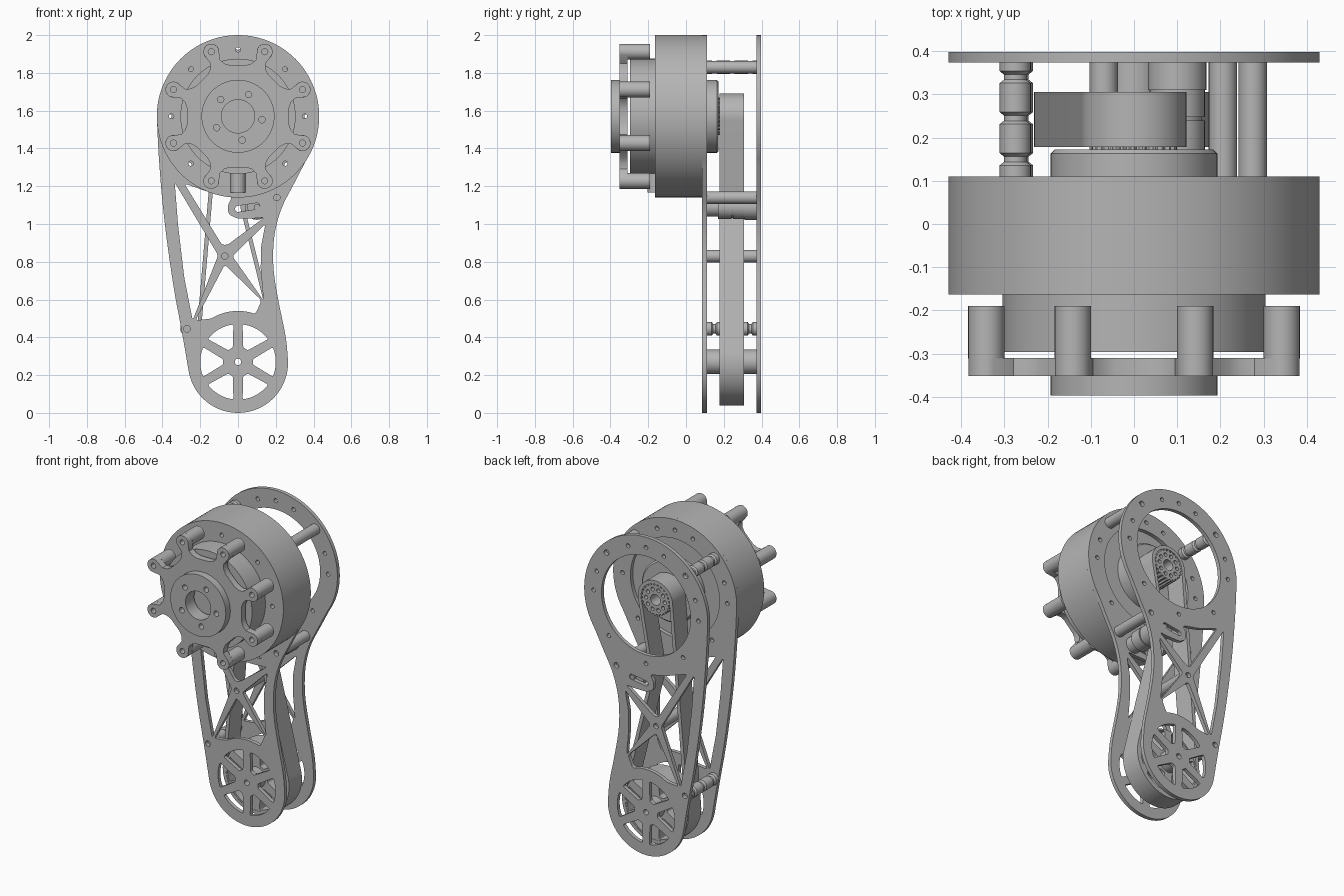
import bpy, bmesh
from math import sin, cos, radians, pi
from mathutils import Vector, Matrix

cube = bpy.data.objects.get("Cube")
if cube:
    bpy.data.objects.remove(cube, do_unlink=True)

metal = bpy.data.materials.new("plain_grey_metal")
metal.use_nodes = True
GREY = (0.46, 0.46, 0.46, 1)
metal.diffuse_color = GREY
metal.node_tree.nodes["Principled BSDF"].inputs["Base Color"].default_value = GREY

TOP = (0, 1.57)      # motor axis (x, z)
LOW = (0, 0.27)      # lower pulley axis
IDLER = (0.10, 1.09)
parts = []


def finish(name, bm):
    """Turn a bmesh into a grey object."""
    bmesh.ops.remove_doubles(bm, verts=bm.verts, dist=0.0001)
    bmesh.ops.recalc_face_normals(bm, faces=bm.faces)
    mesh = bpy.data.meshes.new(name)
    bm.to_mesh(mesh)
    bm.free()
    mesh.materials.append(metal)
    obj = bpy.data.objects.new(name, mesh)
    bpy.context.collection.objects.link(obj)
    parts.append(obj)
    return obj


def arc(c, r, a0, a1, n):
    return [(c[0] + r * cos(radians(a0 + (a1 - a0) * i / n)),
             c[1] + r * sin(radians(a0 + (a1 - a0) * i / n))) for i in range(n + 1)]


def circle(c, r, n=20):
    return arc(c, r, 0, 360, n)[:-1]


def polar(c, r, a):
    return (c[0] + r * cos(radians(a)), c[1] + r * sin(radians(a)))


def hole_ring(c, r, count, size, start=0):
    return [circle(polar(c, r, start + 360 * i / count), size, 14) for i in range(count)]


def rounded(points, d):
    """Fillet every corner of a polygon with a short quadratic curve."""
    out = []
    for i, p in enumerate(points):
        p = Vector(p)
        ends = []
        for q in (points[i - 1], points[(i + 1) % len(points)]):
            v = Vector(q) - p
            ends.append(p + v.normalized() * min(d, v.length * 0.4))
        for t in (0, 0.25, 0.5, 0.75, 1):
            out.append(tuple(ends[0] * (1 - t) ** 2 + p * 2 * t * (1 - t) + ends[1] * t * t))
    return out


def plate(name, loops, y0, y1):
    """Extrude an outline with holes, drawn in x and z, from y0 to y1."""
    curve = bpy.data.curves.new(name, 'CURVE')
    curve.dimensions = '2D'
    curve.fill_mode = 'BOTH'
    curve.extrude = (y1 - y0) / 2
    for loop in loops:
        s = curve.splines.new('POLY')
        s.points.add(len(loop) - 1)
        for pt, (x, z) in zip(s.points, loop):
            pt.co = (x, z, 0, 1)
        s.use_cyclic_u = True
    temp = bpy.data.objects.new(name + "_outline", curve)
    bpy.context.collection.objects.link(temp)
    mesh = bpy.data.meshes.new_from_object(
        temp.evaluated_get(bpy.context.evaluated_depsgraph_get()))
    bm = bmesh.new()
    bm.from_mesh(mesh)
    bm.transform(Matrix.Translation((0, (y0 + y1) / 2, 0)) @ Matrix.Rotation(pi / 2, 4, 'X'))
    bpy.data.objects.remove(temp, do_unlink=True)
    bpy.data.curves.remove(curve)
    bpy.data.meshes.remove(mesh)
    return finish(name, bm)


def lathe(name, c, profile, n=32):
    """Spin (radius, y) points around a y-parallel axis, with capped ends."""
    bm = bmesh.new()
    rings = [[bm.verts.new((x, y, z)) for x, z in circle(c, r, n)] for r, y in profile]
    for a, b in zip(rings, rings[1:]):
        for i in range(n):
            bm.faces.new((a[i - 1], a[i], b[i], b[i - 1]))
    bm.faces.new(rings[0])
    bm.faces.new(rings[-1])
    return finish(name, bm)


def rod(name, c, r, y0, y1, n=32):
    return lathe(name, c, [(r, y0), (r, y1)], n)


# Motor housing with bolt holes and a notch in its front face
housing = plate("motor_housing", [circle(TOP, 0.43, 96)] + hole_ring(TOP, 0.353, 8, 0.013),
                -0.163, 0.086)
bm = bmesh.new()
bmesh.ops.create_cone(bm, cap_ends=True, segments=24, radius1=0.04, radius2=0.04, depth=0.115,
                      matrix=Matrix.Translation((0, -0.163, 1.225)))
notch = finish("notch_cutter", bm)
notch.hide_render = True
notch.hide_viewport = True
notch.display_type = 'WIRE'
parts.remove(notch)
cut = housing.modifiers.new("notch", 'BOOLEAN')
cut.operation = 'DIFFERENCE'
cut.object = notch
rod("front_drum", TOP, 0.305, -0.296, -0.16, 80)
lathe("rear_boss", TOP, [(0.193, 0.08), (0.193, 0.163), (0.183, 0.173)], 64)

# Eight-lobed output spider with posts and hub
outline, holes = [], []
for k in range(8):
    a = 45 * k
    post = polar(TOP, 0.37, a + 22.5)
    for rad, lat in ((0.30, -0.095), (0.28, -0.073), (0.27, -0.042),
                     (0.27, 0.042), (0.28, 0.073), (0.30, 0.095)):
        v = Matrix.Rotation(radians(a), 2) @ Vector((rad, lat))
        outline.append((TOP[0] + v.x, TOP[1] + v.y))
    outline += arc(post, 0.042, a - 67.5, a + 112.5, 12)
    holes.append(circle(post, 0.016))
    plate("spider_post", [circle(post, 0.042, 32), circle(post, 0.016)], -0.311, -0.19)
plate("output_spider", [outline, circle(TOP, 0.088, 48)] + holes
      + hole_ring(TOP, 0.128, 5, 0.017, -8), -0.352, -0.31)
plate("output_hub", [circle(TOP, 0.193, 64), circle(TOP, 0.088, 48)]
      + hole_ring(TOP, 0.128, 5, 0.017, -8), -0.397, -0.351)

# Side plate outline: big round top, waisted side, small round foot
side = arc(TOP, 0.43, -34, 180, 56)
side += [(-0.42, 1.35), (-0.395, 1.05), (-0.345, 0.68), (-0.295, 0.42)]
side += arc((0, 0.265), 0.265, 190, 365, 40)
side += [(0.255, 0.4), (0.222, 0.55), (0.187, 0.74), (0.185, 0.88),
         (0.2, 0.99), (0.235, 1.1), (0.29, 1.2)]
for step in range(2):
    side = [tuple(Vector(p).lerp(Vector(q), t)) for p, q in zip(side, side[1:] + side[:1])
            for t in (0.25, 0.75)]

# Truss windows, spoke windows and slot
left_window = [(-0.335, 1.22), (-0.318, 1.0), (-0.285, 0.72), (-0.24, 0.49), (-0.105, 0.835)]
top_window = [(-0.285, 1.215), (-0.085, 0.89), (-0.055, 0.89), (0.14, 1.035), (0.09, 1.03),
              (0, 1.028), (-0.05, 1.05), (-0.055, 1.1), (-0.03, 1.142), (-0.15, 1.167)]
right_window = [(0.145, 1.0), (-0.03, 0.83), (0.135, 0.595), (0.12, 0.76), (0.122, 0.88)]
low_window = [(-0.07, 0.785), (-0.225, 0.49)] + arc(LOW, 0.27, 122, 70, 8) + [(0.125, 0.595)]
windows = [rounded(w, 0.018) for w in (left_window, top_window, right_window, low_window)]
spokes = [rounded(arc(LOW, 0.2, 60 * k - 23, 60 * k + 23, 8)
                  + arc(LOW, 0.08, 60 * k + 10, 60 * k - 10, 2), 0.012) for k in range(6)]
slot = arc((0, 1.08), 0.016, 97, 277, 8) + arc((0.1, 1.095), 0.016, -83, 97, 8)

plain = [(0.275, 1.83), (0.206, 1.14), (-0.07, 0.83)]
spools = [(-0.275, 1.83), (-0.27, 0.445)]
bolts = [circle(c, 0.017) for c in plain + spools + [LOW]]
ring = [circle(TOP, 0.31, 80)] + [circle(polar(TOP, 0.365, a), 0.013, 14)
                                  for a in (0, 20, 70, 90, 110, 160, 180, 225, 270, 315)]
for name, y0, y1 in (("front_side_plate", 0.086, 0.11), ("rear_side_plate", 0.374, 0.398)):
    plate(name, [side, slot] + ring + windows + spokes + bolts, y0, y1)

# Spacers between the side plates
for c in plain:
    rod("spacer", c, 0.033, 0.11, 0.374)
for c in spools:
    prof = [(0.036, 0.11)]
    for y in (0.15, 0.245, 0.34):
        prof += [(0.036, y - 0.014), (0.026, y - 0.006), (0.026, y + 0.006), (0.036, y + 0.014)]
    lathe("grooved_spacer", c, prof + [(0.036, 0.374)])

# Belt, running around both pulleys and outside the idler
R1, R2, RI, HALF = 0.11, 0.22, 0.075, 0.011


def belt_loop(off):
    return (arc(TOP, R1 + off, -10.4, 175.15, 32) + arc(LOW, R2 + off, 175.15, 373.97, 48)
            + arc(IDLER, RI - off, 193.97, 169.6, 6))


plate("drive_belt", [belt_loop(HALF), belt_loop(-HALF)], 0.178, 0.306)

# Pulleys and idler
teeth = [polar(TOP, 0.099 if i % 4 < 2 else 0.09, 360 * i / 96) for i in range(96)]
plate("drive_pulley", [teeth, circle(TOP, 0.034, 24)] + hole_ring(TOP, 0.065, 10, 0.012),
      0.172, 0.304)
plate("lower_pulley", [circle(LOW, 0.21, 72)] + spokes + [circle(LOW, 0.017)], 0.18, 0.304)
for y0, y1 in ((0.11, 0.181), (0.303, 0.374)):
    plate("lower_axle_spacer", [circle(LOW, 0.065, 40), circle(LOW, 0.017)], y0, y1)
lathe("idler_roller", IDLER, [(0.05, 0.11), (0.05, 0.17), (0.064, 0.17), (0.064, 0.24),
                              (0.058, 0.24), (0.058, 0.248), (0.064, 0.248), (0.064, 0.31),
                              (0.068, 0.31), (0.068, 0.374)])
rod("idler_bolt", IDLER, 0.016, 0.09, 0.394, 16)

# Smooth the round walls, keep the rims sharp
bpy.ops.object.select_all(action='DESELECT')
for obj in parts:
    obj.select_set(True)
bpy.context.view_layer.objects.active = housing
bpy.ops.object.shade_smooth_by_angle(angle=radians(30))
